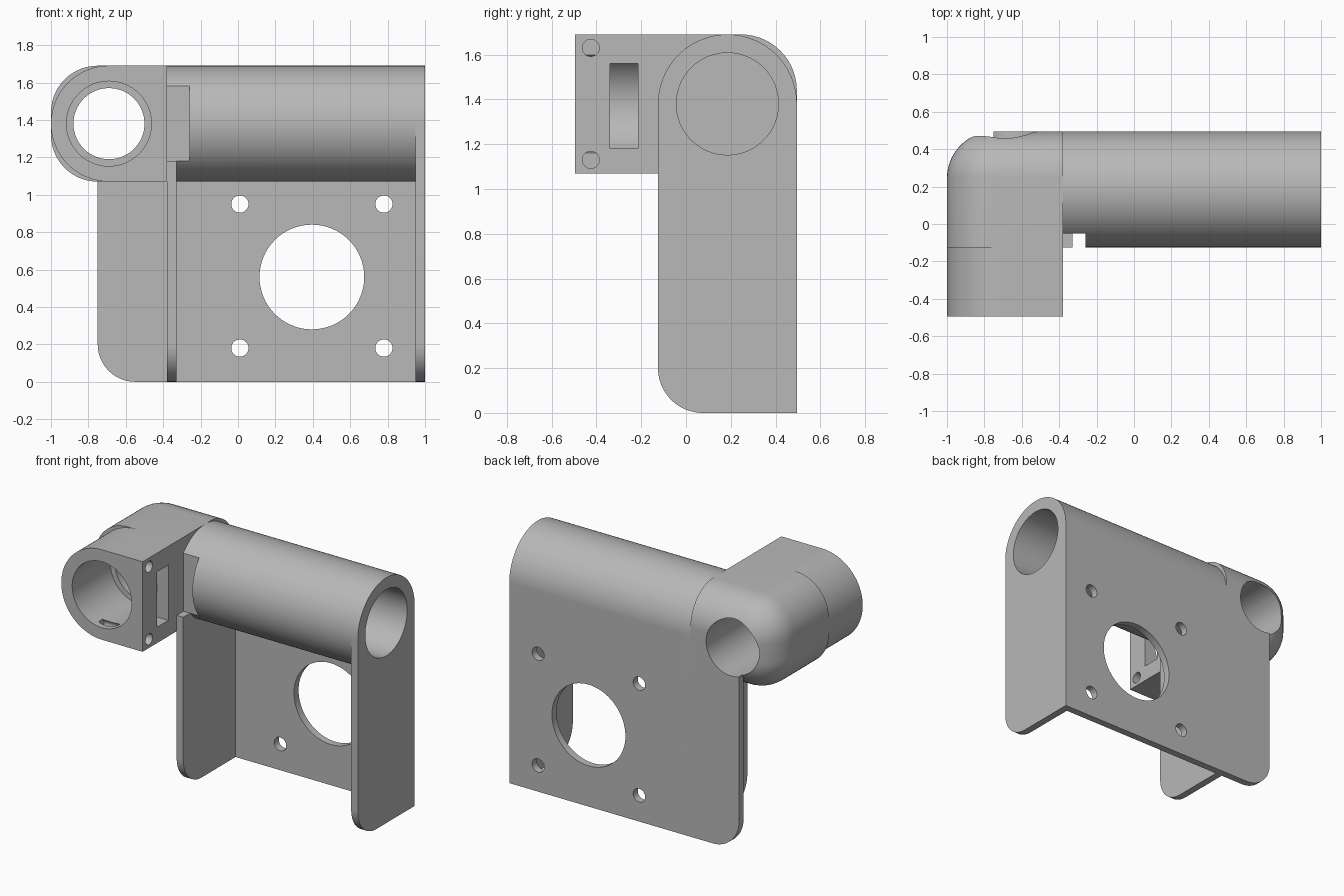
import bpy, bmesh
from math import sin, cos, pi, radians

cube = bpy.data.objects.get("Cube")
if cube:
    bpy.data.objects.remove(cube, do_unlink=True)

grey = bpy.data.materials.new("plain_grey")
grey.use_nodes = True
color = (0.48, 0.48, 0.48, 1)
grey.diffuse_color = color
grey.node_tree.nodes["Principled BSDF"].inputs["Base Color"].default_value = color

# Main dimensions
R, BORE = 0.31, 0.228           # tube radius and bore
TY, TZ = 0.185, 1.38            # tube axis
BACK, FRONT = TY + R, TY - R
EX = -0.69                      # elbow axis
THICK = 0.05
WALL = EX + R                   # outside of the inner wall


def arc(u, v, r, start, end, n=24):
    """Points on an arc, angles in degrees."""
    return [(u + r * cos(radians(start + (end - start) * i / n)),
             v + r * sin(radians(start + (end - start) * i / n))) for i in range(n + 1)]


def circle(u, v, r, n=64):
    return arc(u, v, r, 0, 360, n)[:-1]


def rect(u0, u1, v0, v1):
    return [(u0, v0), (u1, v0), (u1, v1), (u0, v1)]


def prism(name, points, axis, a, b):
    """Extrude a profile along x (points are y, z) or y (points are x, z)."""
    place = (lambda p, d: (d, *p)) if axis == "x" else (lambda p, d: (p[0], d, p[1]))
    bm = bmesh.new()
    face = bm.faces.new([bm.verts.new(place(p, a)) for p in points])
    new = bmesh.ops.extrude_face_region(bm, geom=[face])["geom"]
    top = [v for v in new if isinstance(v, bmesh.types.BMVert)]
    bmesh.ops.translate(bm, verts=top, vec=place((0, 0), b - a))
    bmesh.ops.recalc_face_normals(bm, faces=bm.faces)
    mesh = bpy.data.meshes.new(name)
    bm.to_mesh(mesh)
    bm.free()
    ob = bpy.data.objects.new(name, mesh)
    bpy.context.collection.objects.link(ob)
    mesh.materials.append(grey)
    return ob


def cut(ob, cutters):
    """Subtract the cutters and bake the result."""
    for c in cutters:
        mod = ob.modifiers.new("cut", "BOOLEAN")
        mod.operation, mod.solver, mod.object = "DIFFERENCE", "EXACT", c
    bpy.context.view_layer.update()
    baked = bpy.data.meshes.new_from_object(ob.evaluated_get(bpy.context.evaluated_depsgraph_get()))
    ob.modifiers.clear()
    ob.data = baked


# Cutters
tube_bore = prism("tube_bore", circle(TY, TZ, BORE), "x", WALL - 0.02, 1.1)
tube_notch = prism("tube_notch", rect(-0.2, -0.05, 1.18, 1.58), "x", WALL - 0.02, -0.26)
wide_bore = prism("wide_bore", circle(EX, TZ, 0.227), "y", -0.6, -0.08)
narrow_bore = prism("narrow_bore", circle(EX, TZ, 0.19), "y", -0.2, 0.6)
collar_slot = prism("collar_slot", rect(-0.34, -0.215, 1.18, 1.56), "x", -0.6, -0.3)
screw_holes = [prism("screw_hole", circle(-0.425, TZ + s * 0.25, 0.038, 32), "x", -0.75, -0.3)
               for s in (-1, 1)]
motor_hole = prism("motor_hole", circle(0.395, 0.56, 0.28), "y", 0.4, 0.6)
mount_holes = [prism("mount_hole", circle(x, z, 0.046, 32), "y", 0.4, 0.6)
               for x in (0.01, 0.78) for z in (0.18, 0.95)]

# Horizontal tube
tube = prism("tube", circle(TY, TZ, R, 96), "x", WALL + THICK, 1 - THICK)
cut(tube, [tube_bore, tube_notch])

# Side walls: arched top, rounded lower front corner
outline = (arc(TY, TZ, R, 0, 180, 48) + arc(FRONT + 0.2, 0.2, 0.2, 180, 270) + [(BACK, 0)])
inner_wall = prism("inner_wall", outline, "x", WALL, WALL + THICK)
cut(inner_wall, [tube_bore, tube_notch])
outer_wall = prism("outer_wall", outline, "x", 1 - THICK, 1)
cut(outer_wall, [tube_bore])

# Back plate
outline = [(1, 0), (1, TZ), (-0.75, TZ)] + arc(-0.55, 0.2, 0.2, 180, 270)
plate = prism("back_plate", outline, "y", BACK - THICK, BACK)
cut(plate, [motor_hole, narrow_bore] + mount_holes)

# Elbow block, rounded on its outer and rear edges
elbow = prism("elbow", rect(EX - R, WALL, TZ - R, TZ + R), "y", FRONT, BACK)
bm = bmesh.new()
bm.from_mesh(elbow.data)
edges = []
for e in bm.edges:
    mid = (e.verts[0].co + e.verts[1].co) / 2
    if mid.x < WALL - 0.01 and mid.y > FRONT + 0.01:
        edges.append(e)
bmesh.ops.bevel(bm, geom=edges, offset=0.25, segments=14, profile=0.5, affect="EDGES")
bm.to_mesh(elbow.data)
bm.free()
cut(elbow, [wide_bore, narrow_bore])

# Front collar: round outside, square inside, slotted
outline = arc(EX, TZ, R, 90, 270, 48) + [(WALL, TZ - R), (WALL, TZ + R)]
collar = prism("front_collar", outline, "y", -BACK, FRONT)
cut(collar, [wide_bore, collar_slot] + screw_holes)

# Remove the cutters
for c in [tube_bore, tube_notch, wide_bore, narrow_bore, collar_slot, motor_hole] + screw_holes + mount_holes:
    bpy.data.objects.remove(c, do_unlink=True)

# Smooth curved surfaces, keep edges sharp
bpy.ops.object.select_all(action="DESELECT")
for ob in (tube, inner_wall, outer_wall, plate, elbow, collar):
    ob.select_set(True)
    bpy.context.view_layer.objects.active = ob
bpy.ops.object.shade_smooth_by_angle(angle=radians(30))
